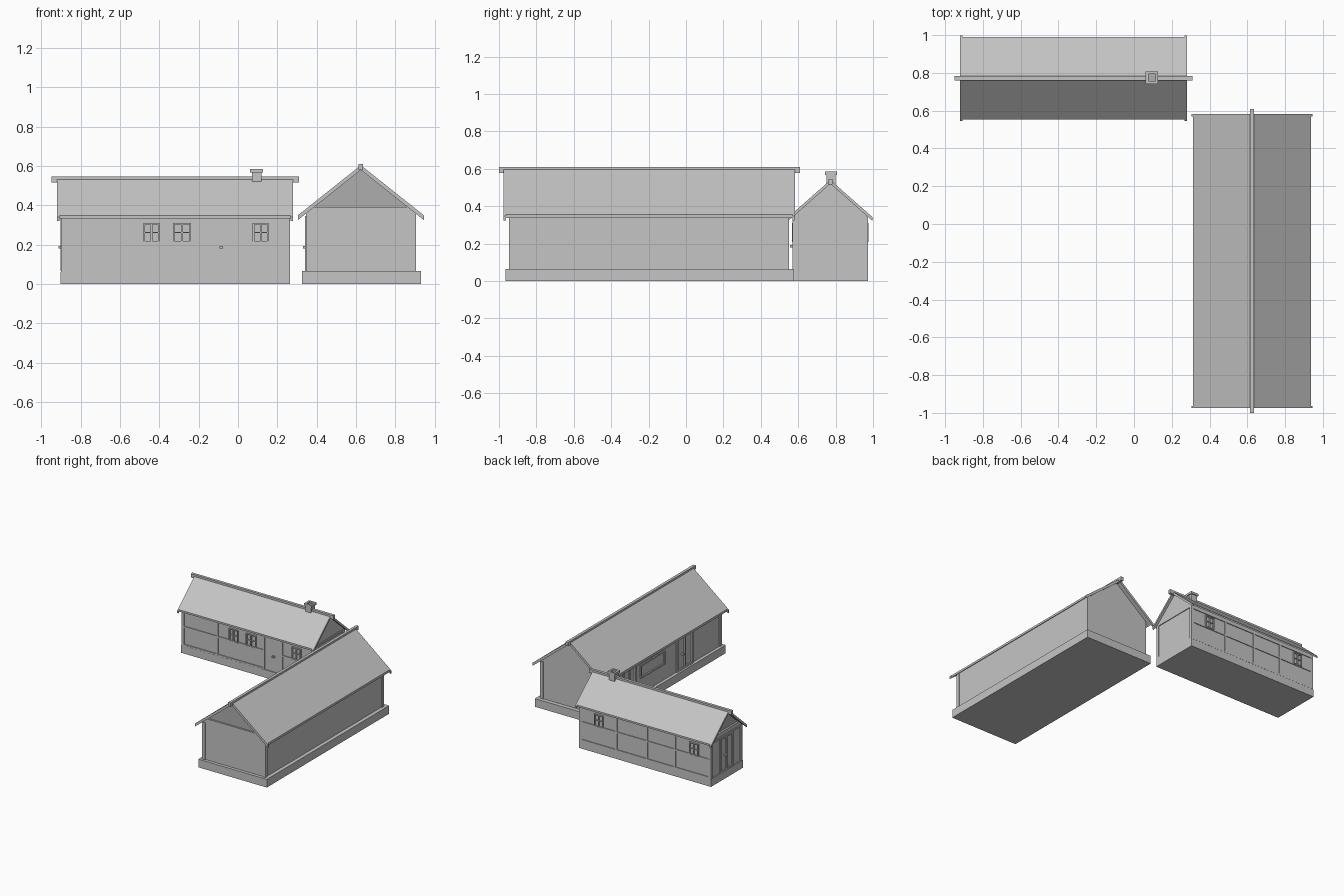
import bpy, bmesh

cube = bpy.data.objects.get("Cube")
if cube:
    bpy.data.objects.remove(cube, do_unlink=True)


def material(name, v):
    m = bpy.data.materials.new(name)
    m.use_nodes = True
    m.diffuse_color = (v, v, v, 1)
    m.node_tree.nodes["Principled BSDF"].inputs["Base Color"].default_value = (v, v, v, 1)
    return m


GREY = material("plain grey", 0.56)
SHADE = material("shaded gable grey", 0.42)


def prism(name, axis, profile, lo, hi, mat=GREY):
    """Extrude a (cross, z) profile along the x or y axis."""
    bm = bmesh.new()
    verts = [bm.verts.new((lo, c, z) if axis == "x" else (c, lo, z)) for c, z in profile]
    face = bm.faces.new(verts)
    out = bmesh.ops.extrude_face_region(bm, geom=[face])
    move = (hi - lo, 0, 0) if axis == "x" else (0, hi - lo, 0)
    bmesh.ops.translate(bm, vec=move,
                        verts=[g for g in out["geom"] if isinstance(g, bmesh.types.BMVert)])
    bmesh.ops.recalc_face_normals(bm, faces=bm.faces)
    mesh = bpy.data.meshes.new(name)
    bm.to_mesh(mesh)
    bm.free()
    mesh.materials.append(mat)
    ob = bpy.data.objects.new(name, mesh)
    bpy.context.collection.objects.link(ob)
    return ob


def box(name, x0, x1, y0, y1, z0, z1, mat=GREY):
    return prism(name, "x", [(y0, z0), (y1, z0), (y1, z1), (y0, z1)], x0, x1, mat)


def wall_box(name, axis, at, out, u0, u1, z0, z1, depth=0.006):
    """Thin plate on a wall whose outside faces +/- the given axis."""
    a, b = sorted((at - 0.004 * out, at + depth * out))
    if axis == "x":
        return box(name, a, b, u0, u1, z0, z1)
    return box(name, u0, u1, a, b, z0, z1)


def frame(name, axis, at, out, u0, u1, z0, z1, t=0.008, bars=1, cross=True):
    """Window or door frame with glazing bars."""
    wall_box(name + "_sill", axis, at, out, u0, u1, z0, z0 + t, 0.01)
    wall_box(name + "_head", axis, at, out, u0, u1, z1 - t, z1, 0.01)
    for i in range(bars + 2):
        c = u0 + (u1 - u0 - t) * i / (bars + 1)
        wall_box(name + "_upright", axis, at, out, c, c + t, z0, z1, 0.01)
    if cross:
        m = (z0 + z1) / 2
        wall_box(name + "_crossbar", axis, at, out, u0, u1, m, m + t / 2, 0.009)


def handle(axis, at, out, u, z=0.18):
    wall_box("door_handle", axis, at, out, u - 0.008, u + 0.008, z, z + 0.012, 0.02)


def house(name, axis, mid, half, wall_lo, wall_hi, roof_lo, roof_hi, ridge_lo, ridge_hi,
          eave_half, eave_z, top, thick):
    """Walls, open-shadowed gable at the low end, roof, verge boards and ridge."""
    slope = (top - eave_z) / eave_half
    peak = top - thick
    under = peak - slope * half
    base = 0.06
    prism(name + "_walls", axis, [(mid - half, base), (mid + half, base), (mid + half, under),
                                  (mid, peak), (mid - half, under)], wall_lo + 0.02, wall_hi)
    sill = under + 0.025
    g = (peak - sill) / slope
    prism(name + "_end_wall", axis, [(mid - half, base), (mid + half, base), (mid + half, under),
                                     (mid + g, sill), (mid - g, sill), (mid - half, under)],
          wall_lo, wall_lo + 0.02)
    prism(name + "_gable", axis, [(mid - g, sill), (mid + g, sill), (mid, peak)],
          wall_lo + 0.014, wall_lo + 0.03, SHADE)

    def chevron(extra, drop):
        e = eave_half + extra
        z = top - slope * e
        return [(mid - e, z), (mid, top), (mid + e, z),
                (mid + e, z - drop), (mid, top - drop), (mid - e, z - drop)]
    prism(name + "_roof", axis, chevron(0, thick), roof_lo, roof_hi)
    for end in (roof_lo, roof_hi - 0.012):
        prism(name + "_verge_board", axis, chevron(0.008, thick + 0.006), end, end + 0.012)
    prism(name + "_ridge", axis, [(mid - 0.011, top - 0.025), (mid + 0.011, top - 0.025),
                                  (mid + 0.011, top + 0.006), (mid - 0.011, top + 0.006)],
          ridge_lo, ridge_hi)


# Long barn, running front to back
box("barn_plinth", 0.325, 0.93, -0.965, 0.578, 0, 0.065)
house("barn", "y", 0.625, 0.275, -0.94, 0.545, -0.975, 0.582, -1.0, 0.61, 0.313, 0.355, 0.604, 0.018)
for x in (0.345, 0.878):
    for y in (-0.947, 0.522):
        box("barn_corner_post", x, x + 0.028, y, y + 0.028, 0.06, 0.36)

# Barn doors and window facing the yard
frame("barn_window", "x", 0.35, -1, -0.225, 0.08, 0.19, 0.3, 0.012, 0, False)
for y0, y1 in ((-0.58, -0.375), (0.14, 0.3)):
    frame("barn_door", "x", 0.35, -1, y0, y1, 0.065, 0.345, 0.014, 1, False)
    handle("x", 0.35, -1, (y0 + y1) / 2 + 0.03)

# Cottage, running side to side
box("cottage_plinth", -0.902, 0.265, 0.57, 0.972, 0, 0.062)
house("cottage", "x", 0.772, 0.195, -0.893, 0.257, -0.92, 0.28, -0.95, 0.31, 0.218, 0.348, 0.54, 0.014)
FRONT, BACK, LEFT, RIGHT = 0.577, 0.967, 0.257, -0.893

# Cottage timber frame
for x in (-0.9, 0.24):
    for y in (0.57, 0.95):
        box("cottage_corner_post", x, x + 0.024, y, y + 0.022, 0.06, 0.345)
for y, out in ((FRONT, -1), (BACK, 1)):
    for z in (0.062, 0.205, 0.32):
        if out < 0 and z < 0.3:
            wall_box("cottage_rail", "y", y, out, -0.89, -0.17, z, z + 0.012)
            wall_box("cottage_rail", "y", y, out, -0.02, 0.25, z, z + 0.012)
        else:
            wall_box("cottage_rail", "y", y, out, -0.89, 0.25, z, z + 0.012)
for x in (-0.59, -0.18, -0.02):
    wall_box("front_post", "y", FRONT, -1, x, x + 0.014, 0.06, 0.335)
for x in (-0.59, -0.34, -0.07):
    wall_box("back_post", "y", BACK, 1, x, x + 0.014, 0.06, 0.335)

# Cottage windows and front door
for x0, x1 in ((-0.48, -0.4), (-0.33, -0.24), (0.075, 0.155)):
    frame("front_window", "y", FRONT, -1, x0, x1, 0.21, 0.31)
for x0, x1 in ((0.05, 0.13), (-0.79, -0.71)):
    frame("back_window", "y", BACK, 1, x0, x1, 0.21, 0.31)
handle("y", FRONT, -1, -0.085)

# Cottage end walls
for x, out in ((LEFT, 1), (RIGHT, -1)):
    wall_box("end_beam", "x", x, out, 0.58, 0.965, 0.335, 0.349)
frame("end_door", "x", RIGHT, -1, 0.69, 0.855, 0.065, 0.335, 0.012, 1, False)
handle("x", RIGHT, -1, 0.79)
wall_box("end_sill", "x", LEFT, 1, 0.58, 0.965, 0.062, 0.074)

# Chimney with a hollow cap
CX, CY = 0.095, 0.775
box("chimney_shaft", CX - 0.025, CX + 0.025, CY - 0.025, CY + 0.025, 0.5, 0.572)
for s in (-1, 1):
    a, b = sorted((s * 0.018, s * 0.033))
    box("chimney_cap_side", CX + a, CX + b, CY - 0.033, CY + 0.033, 0.568, 0.586)
    box("chimney_cap_end", CX - 0.018, CX + 0.018, CY + a, CY + b, 0.568, 0.586)
box("chimney_flue", CX - 0.018, CX + 0.018, CY - 0.018, CY + 0.018, 0.57, 0.574, SHADE)
